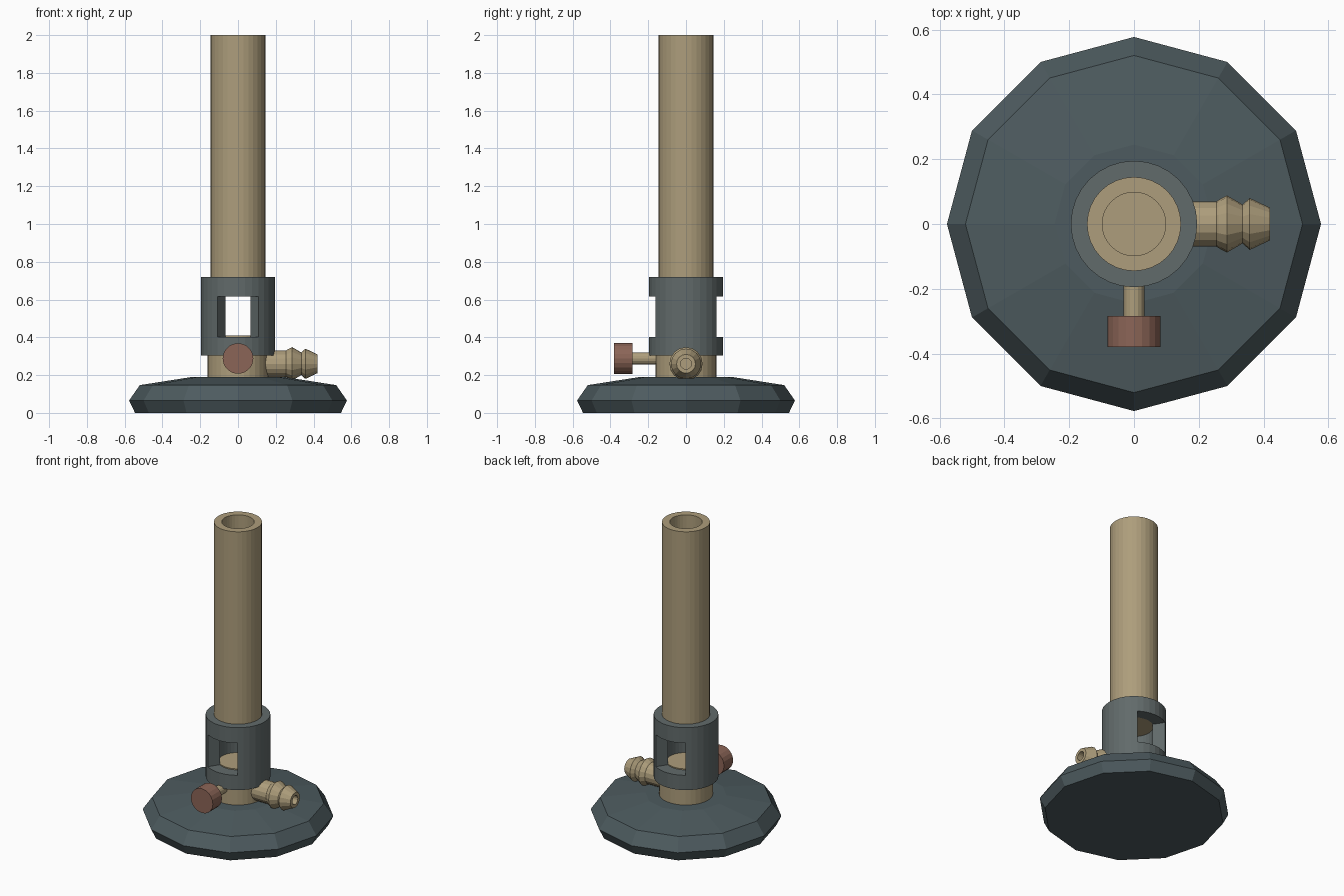
import bpy, bmesh
from math import cos, sin, pi
from mathutils import Matrix

if "Cube" in bpy.data.objects:
    bpy.data.objects.remove(bpy.data.objects["Cube"])


def material(name, rgb):
    m = bpy.data.materials.new(name)
    m.diffuse_color = (*rgb, 1)
    m.use_nodes = True
    m.node_tree.nodes["Principled BSDF"].inputs["Base Color"].default_value = m.diffuse_color
    return m


brass = material("brass", (0.42, 0.34, 0.20))
iron = material("iron", (0.075, 0.105, 0.115))
steel = material("steel", (0.12, 0.145, 0.145))
copper = material("copper", (0.26, 0.13, 0.095))


def make_object(name, verts, faces, mat, matrix=Matrix()):
    me = bpy.data.meshes.new(name)
    me.from_pydata(verts, [], faces)
    me.transform(matrix)
    bm = bmesh.new()
    bm.from_mesh(me)
    bmesh.ops.recalc_face_normals(bm, faces=bm.faces)
    bm.to_mesh(me)
    bm.free()
    me.materials.append(mat)
    ob = bpy.data.objects.new(name, me)
    bpy.context.collection.objects.link(ob)
    return ob


def ring(r, z, n):
    return [(r * cos(2 * pi * i / n), r * sin(2 * pi * i / n), z) for i in range(n)]


def lathe(name, profile, n, mat, matrix=Matrix()):
    """Revolve (radius, height) points about z and cap both ends."""
    verts = [v for r, z in profile for v in ring(r, z, n)]
    faces = [(j * n + i, j * n + (i + 1) % n, (j + 1) * n + (i + 1) % n, (j + 1) * n + i)
             for j in range(len(profile) - 1) for i in range(n)]
    last = (len(profile) - 1) * n
    faces += [tuple(range(n)), tuple(range(last, last + n))]
    return make_object(name, verts, faces, mat, matrix)


# Twelve-sided foot
lathe("base", [(0.545, 0), (0.577, 0.065), (0.52, 0.147), (0.245, 0.19)], 12, iron)

# Stem, stepping in to fill the bottom of the collar
lathe("stem", [(0.162, 0.15), (0.162, 0.33), (0.117, 0.33), (0.117, 0.41)], 32, brass)

# Barrel with a deep bore
lathe("barrel", [(0.117, 0.618), (0.117, 0.69), (0.145, 0.69), (0.145, 2.0),
                 (0.098, 2.0), (0.098, 0.66)], 32, brass)

# Air collar: thick ring with an opening at the front and back
N = 32
levels = [0.305, 0.403, 0.617, 0.72]
windows = set(range(5, 11)) | set(range(21, 27))
verts = [v for r in (0.195, 0.117) for z in levels for v in ring(r, z, N)]
inner = N * len(levels)
outer_faces = [(j * N + i, j * N + (i + 1) % N, (j + 1) * N + (i + 1) % N, (j + 1) * N + i)
               for j in range(3) for i in range(N) if not (j == 1 and i in windows)]
edges = {}
for f in outer_faces:
    for a, b in zip(f, f[1:] + f[:1]):
        key = (min(a, b), max(a, b))
        edges[key] = edges.get(key, 0) + 1
inner_faces = [tuple(v + inner for v in f) for f in outer_faces]
rims = [(a, b, b + inner, a + inner) for (a, b), c in edges.items() if c == 1]
make_object("air_collar", verts, outer_faces + inner_faces + rims, steel)

# Barbed gas inlet pointing to +x
to_x = Matrix.Translation((0, 0, 0.26)) @ Matrix.Rotation(pi / 2, 4, 'Y')
lathe("gas_inlet", [(0.07, 0.12), (0.07, 0.255), (0.074, 0.26), (0.088, 0.287),
                    (0.06, 0.335), (0.08, 0.357), (0.05, 0.42),
                    (0.029, 0.42), (0.029, 0.30)], 16, brass, to_x)

# Needle valve pointing to -y
to_front = Matrix.Translation((0, 0, 0.288)) @ Matrix.Rotation(pi / 2, 4, 'X')
lathe("valve_rod", [(0.032, 0.13), (0.032, 0.30)], 16, brass, to_front)
lathe("valve_knob", [(0.081, 0.284), (0.081, 0.38)], 20, copper, to_front)
